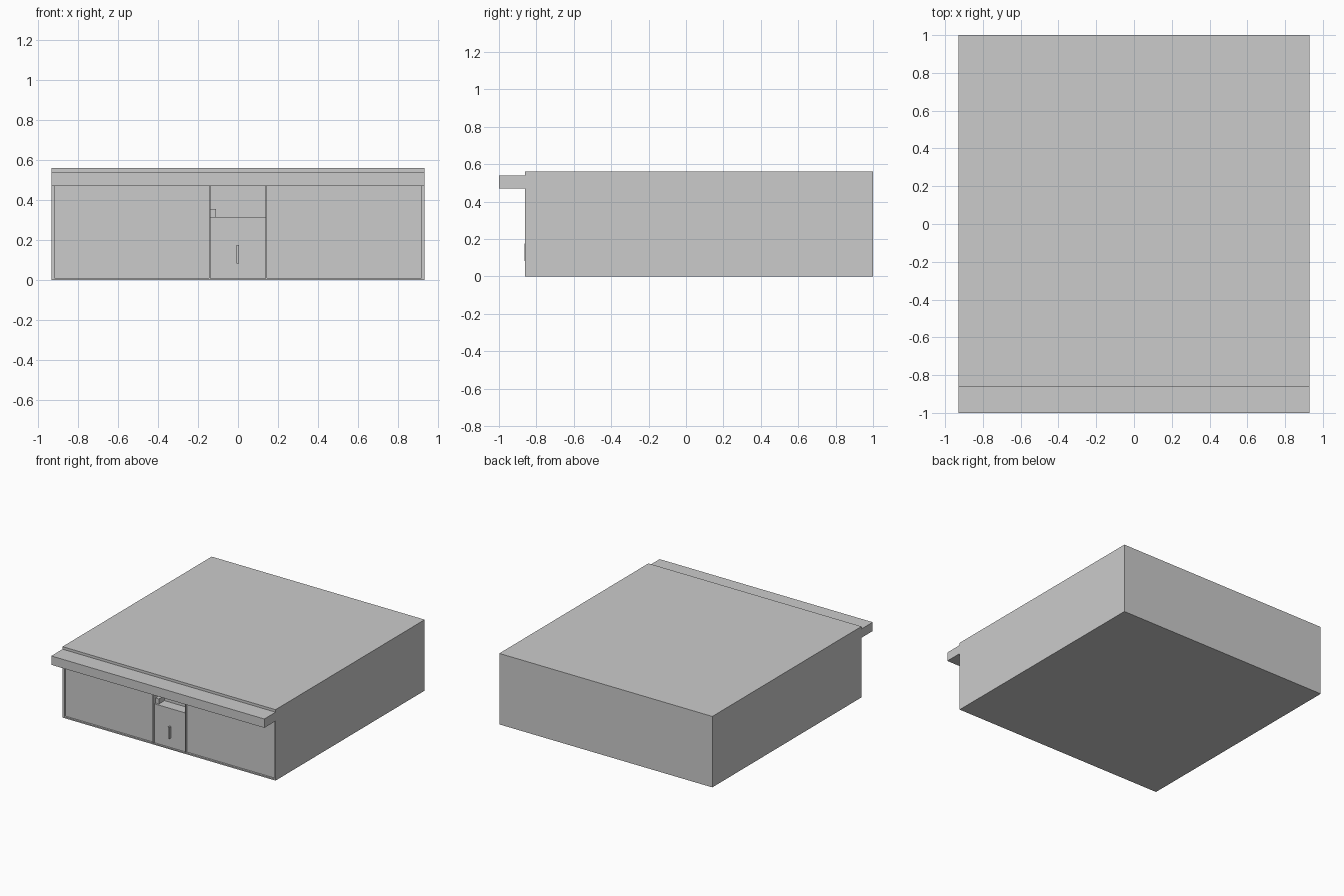
import bpy

if "Cube" in bpy.data.objects:
    bpy.data.objects.remove(bpy.data.objects["Cube"])

FRONT = -0.86   # y of the shop front


def box(name, x, y, z):
    """Axis-aligned box from (min, max) pairs."""
    bpy.ops.mesh.primitive_cube_add(size=1)
    ob = bpy.context.object
    ob.name = name
    for v in ob.data.vertices:
        v.co = [lo + (c + 0.5) * (hi - lo) for c, (lo, hi) in zip(v.co, (x, y, z))]
    return ob


def cut(target, name, x, y, z):
    """Carve a box-shaped recess."""
    cutter = box(name, x, y, z)
    mod = target.modifiers.new(name, 'BOOLEAN')
    mod.operation = 'DIFFERENCE'
    mod.solver = 'EXACT'
    mod.object = cutter
    bpy.context.view_layer.objects.active = target
    bpy.ops.object.modifier_apply(modifier=name)
    bpy.data.objects.remove(cutter)


# Main building block with window and doorway recesses
body = box("building", (-0.93, 0.93), (FRONT, 1.0), (0, 0.56))
for side, x in (("left", (-0.915, -0.145)), ("right", (0.145, 0.915))):
    cut(body, side + "_window_recess", x, (-0.95, FRONT + 0.015), (0.01, 0.48))
cut(body, "doorway_recess", (-0.138, 0.138), (-0.95, FRONT + 0.10), (0.008, 0.48))

# Fascia sign box projecting along the front
box("fascia", (-0.93, 0.93), (-1.0, FRONT), (0.47, 0.54))

# Entrance door, ledge above it, and handle
box("door", (-0.138, 0.138), (FRONT + 0.015, FRONT + 0.10), (0.008, 0.315))
box("door_handle", (-0.008, 0.006), (FRONT - 0.003, FRONT + 0.015), (0.083, 0.175))

# Small block on the left of the ledge
box("ledge_block", (-0.138, -0.11), (FRONT + 0.03, FRONT + 0.10), (0.315, 0.355))
